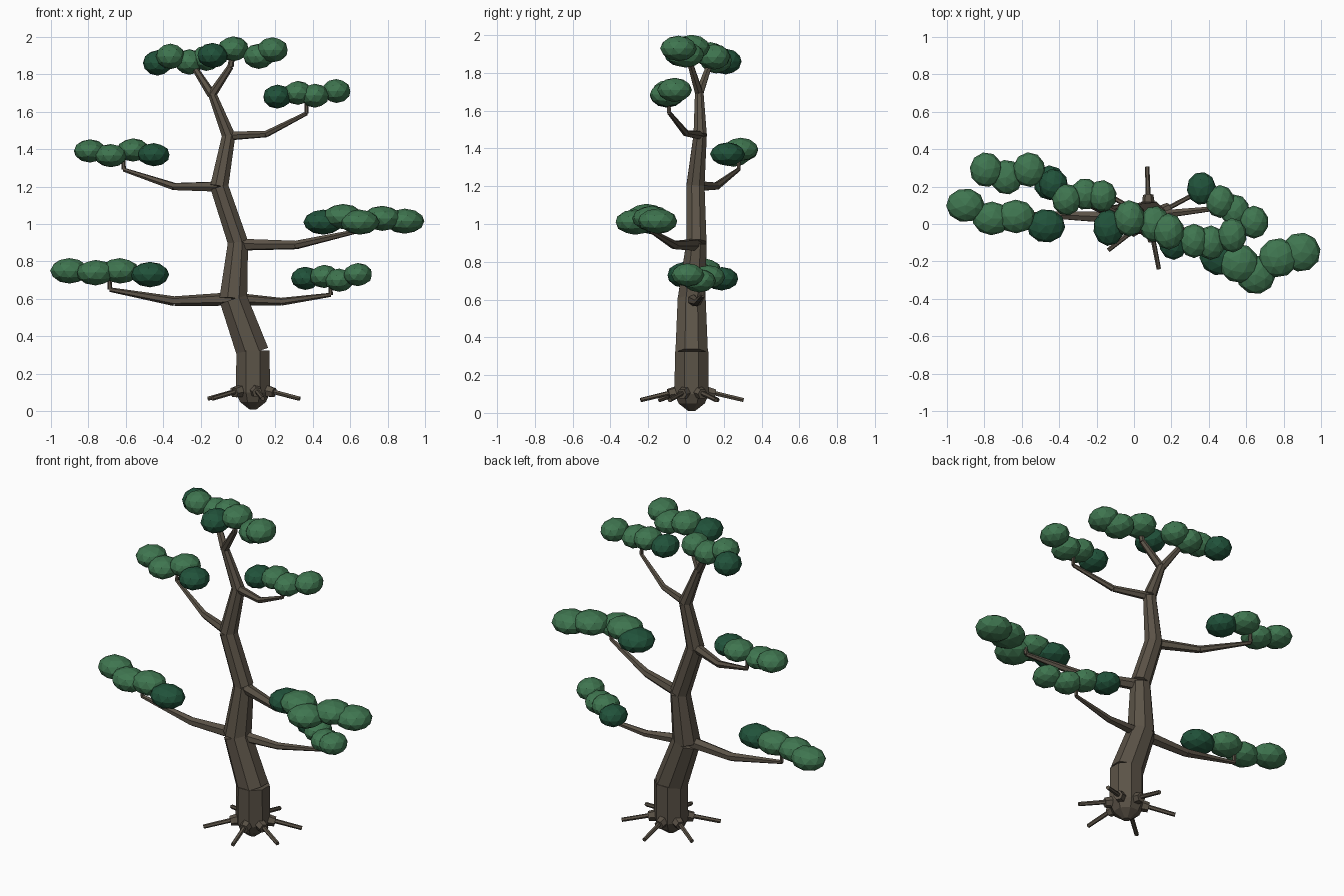
import bpy
import math
import random
from mathutils import Vector

random.seed(4)
if "Cube" in bpy.data.objects:
    bpy.data.objects.remove(bpy.data.objects["Cube"], do_unlink=True)


def material(name, rgb):
    m = bpy.data.materials.new(name)
    m.use_nodes = True
    m.diffuse_color = (*rgb, 1)
    m.node_tree.nodes["Principled BSDF"].inputs["Base Color"].default_value = (*rgb, 1)
    return m


BARK = material("bark brown", (0.105, 0.086, 0.063))
LEAF = material("leaf green", (0.05, 0.18, 0.08))
DARK = material("dark leaf green", (0.015, 0.085, 0.043))


def segment(name, a, b, r1, r2, sides):
    """Tapered prism running from a to b."""
    a, b = Vector(a), Vector(b)
    d = b - a
    bpy.ops.mesh.primitive_cone_add(vertices=sides, radius1=r1, radius2=r2,
                                    depth=d.length, location=(a + b) / 2)
    ob = bpy.context.object
    # spin half a face so that a flat side faces front
    turn = d.normalized().rotation_difference(Vector((0, 0, 1))).inverted()
    for v in ob.data.vertices:
        c, s = math.cos(math.pi / sides), math.sin(math.pi / sides)
        x, y, z = v.co
        v.co = turn @ Vector((c * x - s * y, s * x + c * y, z))
    ob.name = name
    ob.data.materials.append(BARK)


def limb(name, points, radii, sides=6):
    """Chain of separate tapered prisms."""
    for i in range(len(points) - 1):
        segment(f"{name}_{i + 1}", points[i], points[i + 1], radii[i], radii[i + 1], sides)


def foliage(name, size, blobs):
    """Row of flattened faceted blobs; the first one is dark."""
    for i, p in enumerate(blobs):
        bpy.ops.mesh.primitive_ico_sphere_add(subdivisions=2, radius=1, location=p)
        ob = bpy.context.object
        ob.name = f"{name}_{i + 1}"
        a = random.uniform(0, math.tau)
        for v in ob.data.vertices:
            x, y, z = v.co
            v.co = (size[0] * (x * math.cos(a) - y * math.sin(a)),
                    size[1] * (x * math.sin(a) + y * math.cos(a)), size[2] * z)
        ob.data.materials.append(LEAF if i else DARK)


# Trunk: rounded foot, upright stump, then leaning segments
limb("trunk_foot", [(.08, .03, .01), (.08, .03, .05), (.08, .03, .1)], [.02, .075, .098], 8)
segment("trunk_base", (.08, .03, .1), (.08, .03, .325), .098, .096, 8)
limb("trunk", [(.08, .03, .31), (-.025, .03, .6), (0, .055, .9), (-.1, .05, 1.2),
               (-.05, .075, 1.47), (-.14, .07, 1.7)],
     [.093, .08, .058, .052, .038, .024], 8)

# Roots: thick stub with a thin tip
for n, deg in enumerate((28, 92, 150, 218, 281, 335)):
    d = Vector((math.cos(math.radians(deg)), math.sin(math.radians(deg)), 0))
    c = Vector((.08, .03, 0))
    segment(f"root_stub_{n + 1}", c + d * .05 + Vector((0, 0, .115)),
            c + d * .125 + Vector((0, 0, .1)), .038, .028, 6)
    segment(f"root_tip_{n + 1}", c + d * .11 + Vector((0, 0, .107)),
            c + d * .275 + Vector((0, 0, .068)), .013, .012, 6)

# Branches
limb("lower_right_branch", [(-.03, .03, .6), (-.34, .045, .588), (-.685, .05, .65), (-.685, .05, .73)],
     [.036, .026, .012, .01])
limb("lower_left_branch", [(-.02, .03, .6), (.23, .06, .585), (.495, .09, .622), (.495, .09, .7)],
     [.034, .021, .011, .01])
limb("middle_left_branch", [(0, .055, .89), (.31, -.06, .888), (.63, -.18, .96), (.64, -.18, 1)],
     [.034, .024, .012, .01])
limb("middle_right_branch", [(-.1, .05, 1.2), (-.34, .16, 1.2), (-.61, .28, 1.29), (-.61, .28, 1.37)],
     [.03, .021, .011, .01])
limb("upper_left_branch", [(-.05, .075, 1.47), (.15, 0, 1.48), (.365, -.09, 1.59), (.365, -.09, 1.68)],
     [.025, .018, .011, .01])
limb("top_right_fork", [(-.14, .07, 1.69), (-.23, .12, 1.83), (-.24, .13, 1.87)], [.024, .017, .014])
limb("top_left_fork", [(-.14, .07, 1.69), (-.04, .025, 1.84), (-.03, .02, 1.9)], [.024, .017, .014])

# Foliage pads
foliage("lower_right_leaves", (.103, .09, .068),
        [(-.47, -.01, .73), (-.63, .04, .75), (-.76, .03, .74), (-.9, .1, .75)])
foliage("lower_left_leaves", (.078, .088, .062),
        [(.36, .19, .71), (.46, .12, .72), (.54, .07, .7), (.64, .01, .73)])
foliage("middle_left_leaves", (.106, .105, .067),
        [(.455, -.17, 1.01), (.56, -.21, 1.04), (.65, -.27, 1.01), (.77, -.18, 1.03), (.89, -.15, 1.015)])
foliage("middle_right_leaves", (.087, .093, .062),
        [(-.45, .22, 1.37), (-.56, .29, 1.395), (-.68, .25, 1.365), (-.79, .29, 1.39)])
foliage("upper_left_leaves", (.077, .092, .064),
        [(.21, -.1, 1.68), (.32, -.09, 1.7), (.41, -.1, 1.685), (.525, -.06, 1.71)])
foliage("top_right_leaves", (.078, .085, .068),
        [(-.43, .21, 1.86), (-.36, .13, 1.895), (-.26, .16, 1.865), (-.17, .15, 1.885)])
foliage("top_left_leaves", (.083, .097, .067),
        [(-.135, -.02, 1.9), (-.025, .03, 1.935), (.11, 0, 1.895), (.185, -.04, 1.93)])
